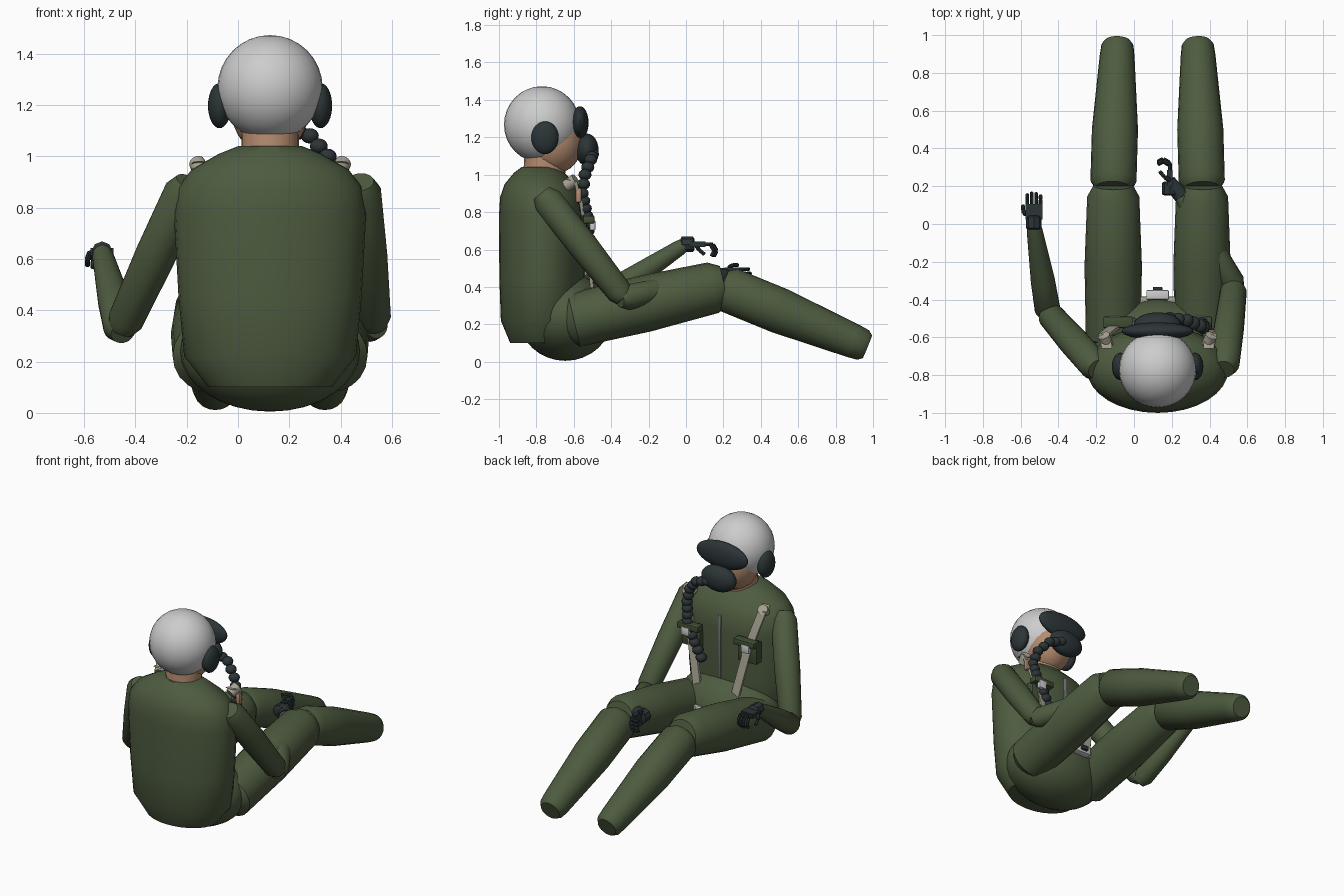
import bpy, bmesh, math
from mathutils import Vector, Matrix

cube = bpy.data.objects.get("Cube")
if cube:
    bpy.data.objects.remove(cube, do_unlink=True)

CX = 0.125  # body centre line


def material(name, rgb):
    m = bpy.data.materials.new(name)
    m.use_nodes = True
    m.diffuse_color = (*rgb, 1)
    for n in m.node_tree.nodes:
        if n.type == 'BSDF_PRINCIPLED':
            n.inputs["Base Color"].default_value = (*rgb, 1)
    return m


GREEN = material("suit green", (0.075, 0.105, 0.05))
POCKET = material("pocket green", (0.05, 0.078, 0.035))
WHITE = material("helmet white", (0.6, 0.61, 0.6))
DARK = material("dark rubber", (0.025, 0.035, 0.038))
SKIN = material("skin", (0.46, 0.26, 0.16))
WEBBING = material("beige webbing", (0.4, 0.38, 0.3))
METAL = material("buckle metal", (0.62, 0.62, 0.62))
ZIP = material("zip grey", (0.3, 0.3, 0.31))


def finish(name, bm, mat, angle=35):
    bmesh.ops.recalc_face_normals(bm, faces=bm.faces)
    me = bpy.data.meshes.new(name)
    bm.to_mesh(me)
    bm.free()
    me.materials.append(mat)
    ob = bpy.data.objects.new(name, me)
    bpy.context.collection.objects.link(ob)
    bpy.ops.object.select_all(action='DESELECT')
    ob.select_set(True)
    bpy.context.view_layer.objects.active = ob
    bpy.ops.object.shade_smooth_by_angle(angle=math.radians(angle))
    return ob


def add_ball(bm, loc, radii, seg=32):
    mx = Matrix.Translation(loc) @ Matrix.Diagonal((*radii, 1))
    bmesh.ops.create_uvsphere(bm, u_segments=seg, v_segments=seg // 2, radius=1, matrix=mx)


def ball(name, loc, radii, mat):
    bm = bmesh.new()
    add_ball(bm, loc, radii)
    return finish(name, bm, mat)


def add_rings(bm, rings):
    """Skin a list of point rings and cap both ends."""
    loops = [[bm.verts.new(p) for p in ring] for ring in rings]
    n = len(loops[0])
    for a, b in zip(loops, loops[1:]):
        for i in range(n):
            bm.faces.new((a[i], a[(i + 1) % n], b[(i + 1) % n], b[i]))
    bm.faces.new(loops[0])
    bm.faces.new(loops[-1])


def circle(n):
    return [(math.cos(2 * math.pi * i / n), math.sin(2 * math.pi * i / n)) for i in range(n)]


def add_limb(bm, a, b, profile, n=20):
    a, b = Vector(a), Vector(b)
    q = (b - a).to_track_quat('Z', 'Y')
    add_rings(bm, [[a.lerp(b, t) + q @ Vector((c * r, s * r, 0)) for c, s in circle(n)]
                   for t, r in profile])


def limb(name, a, b, profile, mat=GREEN):
    bm = bmesh.new()
    add_limb(bm, a, b, profile)
    return finish(name, bm, mat)


def box(name, loc, size, mat, bevel=0.006):
    bm = bmesh.new()
    bmesh.ops.create_cube(bm, size=1, matrix=Matrix.Translation(loc) @ Matrix.Diagonal((*size, 1)))
    bmesh.ops.bevel(bm, geom=bm.edges[:], offset=bevel, segments=2, affect='EDGES', profile=0.5)
    return finish(name, bm, mat)


# Torso: elliptical sections (height, half width, centre y, half depth)
sections = [(0.1, 0.24, -0.77, 0.17), (0.22, 0.335, -0.77, 0.22), (0.45, 0.357, -0.77, 0.228),
            (0.78, 0.375, -0.77, 0.23), (0.88, 0.36, -0.772, 0.222), (0.95, 0.305, -0.78, 0.19),
            (1.01, 0.2, -0.785, 0.135), (1.04, 0.125, -0.785, 0.095)]
bm = bmesh.new()
add_rings(bm, [[(CX + rx * c, cy + ry * s, z) for c, s in circle(32)] for z, rx, cy, ry in sections])
finish("torso", bm, GREEN)
ball("pelvis", (CX, -0.645, 0.24), (0.35, 0.25, 0.235), GREEN)

# Head and helmet
limb("neck", (CX, -0.76, 0.98), (CX, -0.75, 1.12), [(0, 0.112), (1, 0.112)], SKIN)
ball("head", (CX, -0.705, 1.18), (0.15, 0.155, 0.175), SKIN)
ball("helmet", (CX, -0.77, 1.268), (0.205, 0.203, 0.205), WHITE)
ball("visor", (CX, -0.567, 1.278), (0.19, 0.046, 0.088), DARK)
ball("breathing_mask", (CX, -0.53, 1.134), (0.125, 0.062, 0.086), DARK)

# Ribbed air hose: beads along a path
path = [Vector(p) for p in [(0.19, -0.5, 1.11), (0.28, -0.51, 1.08), (0.35, -0.54, 1.0),
                            (0.38, -0.555, 0.9), (0.36, -0.53, 0.78), (0.3, -0.52, 0.66),
                            (0.25, -0.52, 0.57)]]
bm = bmesh.new()
for p, q in zip(path, path[1:]):
    steps = max(2, round((q - p).length / 0.045))
    for k in range(steps):
        add_ball(bm, p.lerp(q, k / steps), (0.035, 0.035, 0.03), 16)
add_ball(bm, path[-1], (0.035, 0.035, 0.03), 16)
finish("air_hose", bm, DARK)

# Paired parts
THIGH = [(0, 0.1), (0.06, 0.145), (0.5, 0.152), (0.93, 0.138), (1, 0.105)]
SHIN = [(0, 0.095), (0.05, 0.122), (0.4, 0.122), (0.9, 0.092), (0.97, 0.085), (1, 0.066)]
for side, s in (("right", -1), ("left", 1)):
    def at(dx, y, z):
        return (CX + s * dx, y, z)

    ball(side + "_earcup", at(0.197, -0.754, 1.198), (0.045, 0.073, 0.088), DARK)
    limb(side + "_thigh", at(0.235, -0.65, 0.21), at(0.235, 0.205, 0.41), THIGH)
    limb(side + "_shin", at(0.235, 0.19, 0.40), at(0.212, 0.97, 0.08), SHIN)

    # Harness strap as a bent flat ribbon
    bm = bmesh.new()
    add_rings(bm, [[at(dx + w, y + d, z) for w, d in
                    ((-0.028, 0), (0.028, 0), (0.028, 0.018), (-0.028, 0.018))]
                   for dx, y, z in ((0.27, -0.66, 0.98), (0.285, -0.60, 0.965), (0.25, -0.57, 0.84),
                                    (0.21, -0.545, 0.7), (0.14, -0.51, 0.38))])
    finish(side + "_strap", bm, WEBBING)
    limb(side + "_strap_roll", at(0.265, -0.64, 0.94), at(0.285, -0.59, 0.975),
         [(0, 0.032), (1, 0.032)], WEBBING)

    # Chest pocket, flap and strap buckle
    box(side + "_pocket", at(0.21, -0.56, 0.69), (0.14, 0.06, 0.14), POCKET)
    box(side + "_pocket_flap", at(0.21, -0.52, 0.76), (0.155, 0.06, 0.04), POCKET)
    box(side + "_strap_buckle", at(0.225, -0.5, 0.73), (0.06, 0.03, 0.055), METAL)

# Small details on the front
box("zipper", (CX, -0.538, 0.67), (0.016, 0.02, 0.42), ZIP, 0.003)
box("strap_tag", (0.41, -0.575, 0.89), (0.03, 0.03, 0.075), SKIN)
box("lap_buckle", (CX, -0.375, 0.28), (0.12, 0.05, 0.06), METAL)
box("lap_buckle_button", (CX, -0.345, 0.28), (0.05, 0.025, 0.03), DARK)
for s in (-1, 1):
    box("lap_belt", (CX + s * 0.1, -0.41, 0.28), (0.1, 0.05, 0.045), WEBBING)

# Arms
UPPER = [(0, 0.055), (0.07, 0.08), (0.5, 0.08), (0.94, 0.07), (1, 0.05)]
FORE = [(0, 0.045), (0.08, 0.068), (0.4, 0.064), (0.95, 0.042), (1, 0.036)]
ARMS = {"right": ((-0.19, -0.77, 0.9), (-0.455, -0.47, 0.325), (-0.53, -0.01, 0.625)),
        "left": ((0.475, -0.77, 0.9), (0.53, -0.33, 0.34), (0.25, 0.15, 0.45))}
for side, (shoulder, elbow, wrist) in ARMS.items():
    limb(side + "_upper_arm", shoulder, elbow, UPPER)
    back = Vector(elbow).lerp(Vector(wrist), -0.05)
    limb(side + "_forearm", back, wrist, FORE)


def hand(name, wrist, forward, palm, thumb):
    """Gloved hand with four curled fingers and a thumb."""
    o, f, p, t = (Vector(v) for v in (wrist, forward, palm, thumb))
    bm = bmesh.new()

    def bone(a, b, r):
        add_limb(bm, a, b, [(0, r * 0.7), (0.1, r), (0.9, r), (1, r * 0.7)], 8)

    bone(o - f * 0.03, o + f * 0.045, 0.041)
    frame = Matrix((f, t, p)).transposed().to_4x4()
    bmesh.ops.create_cube(bm, size=1, matrix=Matrix.Translation(o + f * 0.065) @ frame
                          @ Matrix.Diagonal((0.08, 0.09, 0.03, 1)))
    for k, length in enumerate((0.036, 0.045, 0.042, 0.03)):
        a = o + f * 0.1 + t * (0.035 - k * 0.0235)
        b = a + f * length
        c = b + f * 0.02 + p * 0.035
        d = c - f * 0.015 + p * 0.03
        for u, v in ((a, b), (b, c), (c, d)):
            bone(u, v, 0.01)
    a = o + f * 0.05 + t * 0.045
    b = a + t * 0.012 + f * 0.02 + p * 0.03
    bone(a, b, 0.012)
    bone(b, b + f * 0.03 + p * 0.025, 0.01)
    finish(name, bm, DARK)


hand("right_glove", (-0.53, 0.0, 0.628), (0, 1, 0), (0, 0, -1), (-1, 0, 0))
hand("left_glove", (0.19, 0.18, 0.46), (0, 1, 0), (-1, 0, 0), (0, 0, 1))
limb("left_glove_cuff", (0.25, 0.15, 0.45), (0.185, 0.225, 0.46), [(0, 0.042), (1, 0.036)], DARK)
